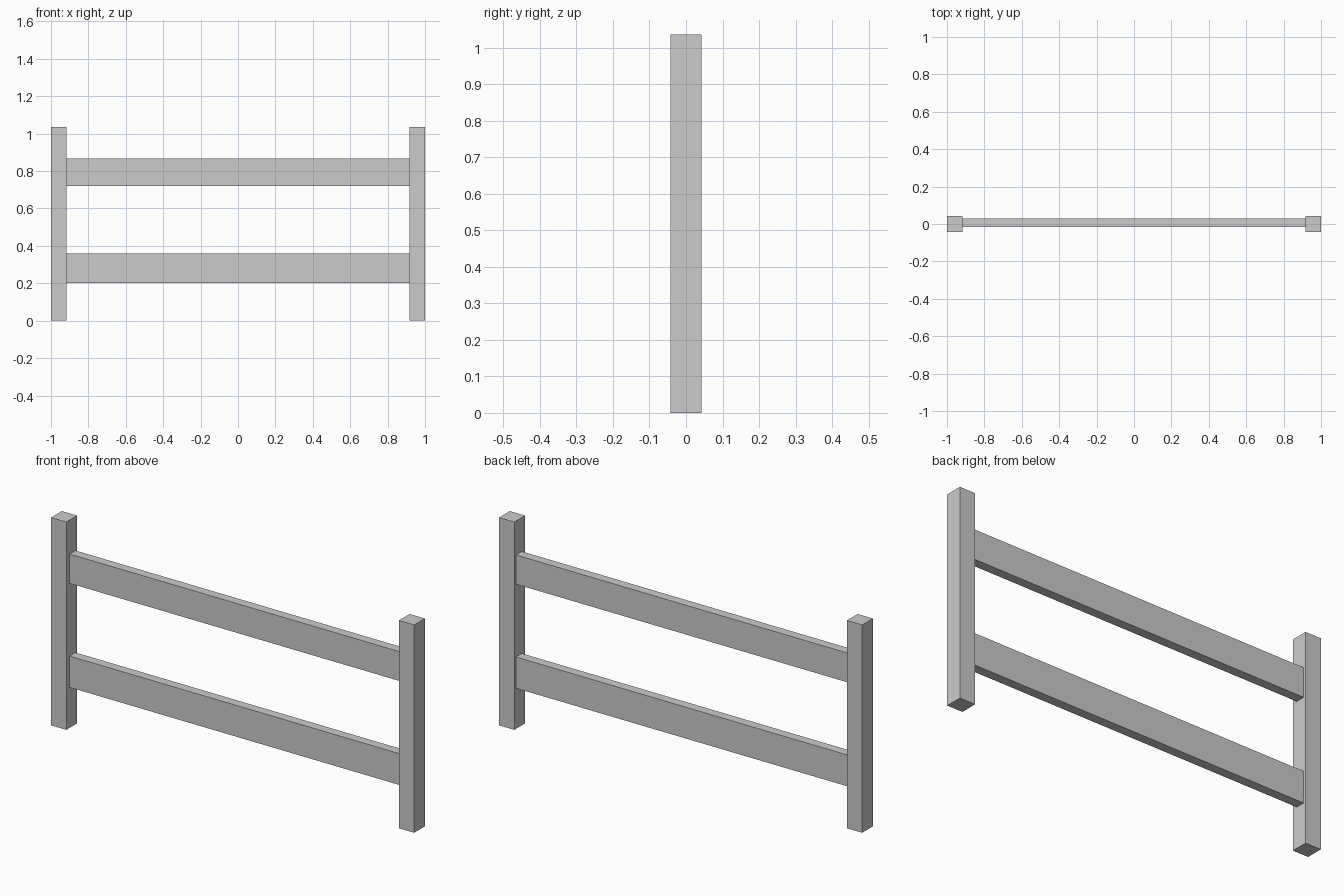
import bpy
import bmesh
from mathutils import Vector

if "Cube" in bpy.data.objects:
    bpy.data.objects.remove(bpy.data.objects["Cube"])


def box(name, lo, hi):
    """Add a box spanning two opposite corners."""
    lo, hi = Vector(lo), Vector(hi)
    bm = bmesh.new()
    bmesh.ops.create_cube(bm, size=1)
    bmesh.ops.scale(bm, vec=hi - lo, verts=bm.verts)
    mesh = bpy.data.meshes.new(name)
    bm.to_mesh(mesh)
    bm.free()
    obj = bpy.data.objects.new(name, mesh)
    obj.location = (lo + hi) / 2
    bpy.context.collection.objects.link(obj)
    return obj


POST = 0.084       # square post width
HEIGHT = 1.035
INNER = 1 - POST   # inner face of the posts

# Square end posts
for side, x in (("left", -1), ("right", INNER)):
    box(f"{side}_post", (x, -POST / 2, 0), (x + POST, POST / 2, HEIGHT))

# Horizontal rails, set slightly towards the back
for name, z0, z1 in (("lower_rail", 0.202, 0.358), ("upper_rail", 0.72, 0.866)):
    box(name, (-INNER, -0.017, z0), (INNER, 0.029, z1))
